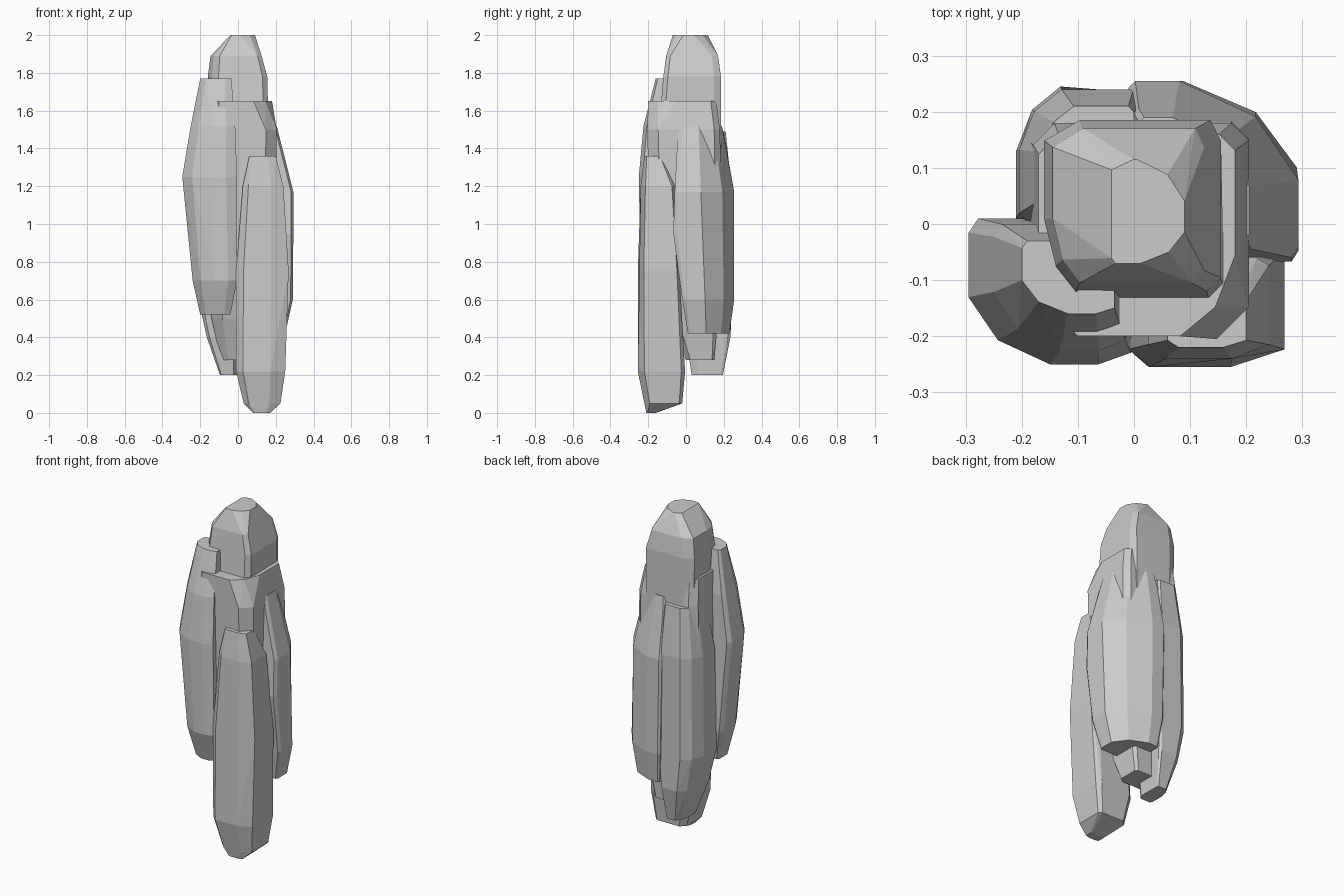
import bpy, bmesh


def rock(name, corners, rings, top_corners=None):
    """Faceted convex shard: rectangles (z, x0, x1, y0, y1) with cut corners, wrapped in a hull.
    corners = (x cut, y cut) fractions for front-left, back-left, front-right, back-right."""
    bm = bmesh.new()
    for i, (z, x0, x1, y0, y1) in enumerate(rings):
        cuts = top_corners if top_corners and i == 0 else corners
        ends = ((x0, 1, y0, 1), (x0, 1, y1, -1), (x1, -1, y0, 1), (x1, -1, y1, -1))
        for (cx, sx, cy, sy), (fx, fy) in zip(ends, cuts):
            a, b = sx * fx * (x1 - x0), sy * fy * (y1 - y0)
            bm.verts.new((cx + a, cy, z))
            bm.verts.new((cx, cy + b, z))
            if fx + fy > 0.5:  # big cuts get an extra facet
                bm.verts.new((cx + a * 0.36, cy + b * 0.36, z))
    bmesh.ops.remove_doubles(bm, verts=bm.verts[:], dist=0.002)
    bmesh.ops.convex_hull(bm, input=bm.verts[:])
    loose = [v for v in bm.verts if not v.link_faces]
    bmesh.ops.delete(bm, geom=loose, context='VERTS')
    # merge nearly flat neighbours into larger facets
    bmesh.ops.dissolve_limit(bm, angle_limit=0.06, verts=bm.verts[:], edges=bm.edges[:])
    bmesh.ops.recalc_face_normals(bm, faces=bm.faces[:])
    mesh = bpy.data.meshes.new(name)
    bm.to_mesh(mesh)
    bm.free()
    obj = bpy.data.objects.new(name, mesh)
    bpy.context.collection.objects.link(obj)
    return obj


# Peak shard at the top
rock("peak_shard", ((.18, .42), (.2, .12), (.08, .08), (.06, .12)), [
    (2.00, -0.04, 0.09, -0.07, 0.115),
    (1.89, -0.145, 0.125, -0.105, 0.17),
    (1.78, -0.16, 0.155, -0.12, 0.185),
    (1.58, -0.16, 0.16, -0.137, 0.188),
    (1.20, -0.15, 0.15, -0.12, 0.185)],
    ((.05, .05), (.3, .1), (.6, .3), (.65, .4)))

# Central core that the others lean on
rock("core_shard", ((.2, .2), (.1, .1), (.15, .15), (.08, .08)), [
    (1.65, -0.17, 0.18, -0.20, 0.16),
    (1.50, -0.18, 0.205, -0.205, 0.18),
    (0.90, -0.195, 0.205, -0.19, 0.19),
    (0.50, -0.14, 0.15, -0.08, 0.17),
    (0.28, -0.09, 0.11, 0.00, 0.15)],
    ((.2, .2), (.1, .1), (.28, .4), (.08, .08)))

# Left front shard
rock("left_front_shard", ((.5, .46), (.06, .1), (.2, .08), (.12, .1)), [
    (1.77, -0.20, -0.035, -0.16, -0.03),
    (1.52, -0.25, -0.015, -0.225, 0.0),
    (1.25, -0.295, -0.005, -0.25, 0.01),
    (0.70, -0.24, -0.005, -0.24, 0.01),
    (0.52, -0.20, -0.04, -0.18, -0.02)])

# Tall right front shard reaching the ground
rock("right_front_shard", ((.14, .14), (.15, .15), (.3, .14), (.1, .08)), [
    (1.36, 0.06, 0.20, -0.22, -0.13),
    (1.20, 0.025, 0.24, -0.24, -0.06),
    (0.75, -0.01, 0.268, -0.255, -0.03),
    (0.22, -0.01, 0.25, -0.255, -0.005),
    (0.05, 0.03, 0.225, -0.22, -0.02),
    (0.00, 0.08, 0.17, -0.21, -0.16)])

# Right back shard
rock("right_back_shard", ((.3, .2), (.04, .04), (.04, .06), (.7, .56)), [
    (1.52, 0.01, 0.205, -0.03, 0.19),
    (1.45, 0.0, 0.22, -0.045, 0.205),
    (1.17, -0.01, 0.293, -0.06, 0.255),
    (0.95, -0.01, 0.293, -0.067, 0.255),
    (0.60, 0.0, 0.29, -0.02, 0.255),
    (0.42, 0.02, 0.25, 0.01, 0.23)])

# Left back shard
rock("left_back_shard", ((.08, .08), (.35, .45), (.2, .2), (.06, .06)), [
    (1.49, -0.165, 0.0, 0.03, 0.21),
    (1.20, -0.205, 0.012, 0.0, 0.24),
    (0.60, -0.21, 0.015, -0.01, 0.245),
    (0.40, -0.165, 0.01, 0.0, 0.235),
    (0.20, -0.095, -0.005, 0.03, 0.195)])
